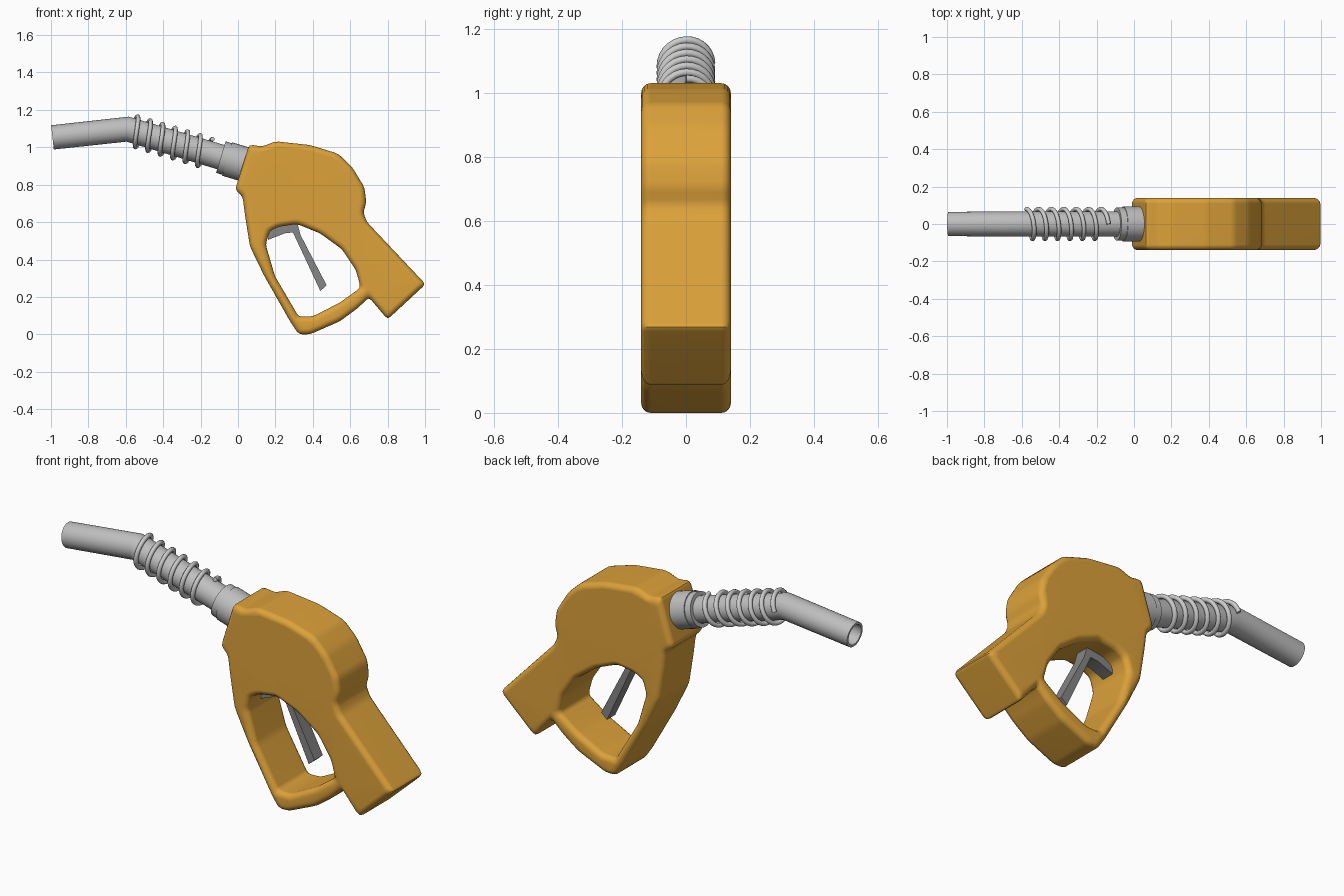
import bpy, bmesh, math
from mathutils import Vector

if "Cube" in bpy.data.objects:
    bpy.data.objects.remove(bpy.data.objects["Cube"])


def material(name, rgb):
    m = bpy.data.materials.new(name)
    m.diffuse_color = (*rgb, 1)
    m.use_nodes = True
    m.node_tree.nodes["Principled BSDF"].inputs["Base Color"].default_value = m.diffuse_color
    return m


ORANGE = material("orange", (0.72, 0.36, 0.042))
STEEL = material("steel", (0.52, 0.52, 0.52))
SPRING = material("light_steel", (0.60, 0.60, 0.60))
DARK = material("dark_grey", (0.24, 0.24, 0.24))


def finish(bm, name, mat, angle=40):
    bmesh.ops.recalc_face_normals(bm, faces=bm.faces)
    me = bpy.data.meshes.new(name)
    bm.to_mesh(me)
    bm.free()
    me.materials.append(mat)
    ob = bpy.data.objects.new(name, me)
    bpy.context.collection.objects.link(ob)
    bpy.ops.object.select_all(action='DESELECT')
    bpy.context.view_layer.objects.active = ob
    ob.select_set(True)
    bpy.ops.object.shade_smooth_by_angle(angle=math.radians(angle))
    return ob


def inset(points, d):
    """Mitred offset of a closed outline towards its left side."""
    pts = [Vector(p) for p in points]
    out = []
    for i, p in enumerate(pts):
        a = (p - pts[i - 1]).normalized()
        b = (pts[(i + 1) % len(pts)] - p).normalized()
        na, nb = Vector((-a.y, a.x)), Vector((-b.y, b.x))
        out.append(p + (na + nb) * d / max(1 + na.dot(nb), 0.5))
    return out


def soften(pts, cut):
    """Round each corner slightly with three points."""
    out = []
    for i, p in enumerate(pts):
        a, b = pts[i - 1] - p, pts[(i + 1) % len(pts)] - p
        s = p + a.normalized() * min(cut, a.length * 0.3)
        e = p + b.normalized() * min(cut, b.length * 0.3)
        out += [s, (s + e) / 4 + p / 2, e]
    return out


def slab(name, outlines, half, radius, cut, mat, segs=4):
    """Extrude outlines (holes clockwise) along y with rounded rims."""
    layers = [(-half, 0), (half, 0)]
    if radius:
        arc = [(half - radius + radius * math.sin(t), radius * (1 - math.cos(t)))
               for t in (math.pi / 2 * k / segs for k in range(segs + 1))]
        layers = [(-y, d) for y, d in reversed(arc)] + arc
    bm = bmesh.new()
    caps = [[], []]
    for outline in outlines:
        rings = []
        for y, d in layers:
            pts = inset(outline, d)
            if cut:
                pts = soften(pts, cut)
            rings.append([bm.verts.new((p.x, y, p.y)) for p in pts])
        n = len(rings[0])
        for r0, r1 in zip(rings, rings[1:]):
            for i in range(n):
                j = (i + 1) % n
                bm.faces.new((r0[i], r0[j], r1[j], r1[i]))
        for cap, ring in zip(caps, (rings[0], rings[-1])):
            cap += [bm.edges.get((ring[i - 1], ring[i])) for i in range(n)]
    for cap in caps:
        bmesh.ops.triangle_fill(bm, edges=cap, use_beauty=True)
    return finish(bm, name, mat)


def sweep(name, stations, mat, sides=32):
    """Skin circles; each station is (x, z, tilt in degrees, radius)."""
    bm = bmesh.new()
    rings = []
    for x, z, tilt, r in stations:
        t = math.radians(tilt)
        up = Vector((-math.sin(t), 0, math.cos(t)))
        rings.append([bm.verts.new(Vector((x, 0, z)) + up * r * math.cos(a)
                                   + Vector((0, r * math.sin(a), 0)))
                      for a in (2 * math.pi * k / sides for k in range(sides))])
    for r0, r1 in zip(rings, rings[1:]):
        for i in range(sides):
            j = (i + 1) % sides
            bm.faces.new((r0[i], r0[j], r1[j], r1[i]))
    bm.faces.new(rings[0])
    bm.faces.new(rings[-1])
    return finish(bm, name, mat, 35)


# Handle body with trigger guard opening (outer outline counter-clockwise)
outer = [(-0.015, 0.775), (0.025, 0.735), (0.037, 0.64), (0.064, 0.47), (0.139, 0.315),
         (0.278, 0.07), (0.325, 0.0), (0.385, 0.0), (0.545, 0.07), (0.64, 0.14),
         (0.70, 0.198), (0.80, 0.08), (1.003, 0.268), (0.69, 0.60), (0.67, 0.65),
         (0.686, 0.706), (0.676, 0.786), (0.61, 0.895), (0.535, 0.966), (0.385, 1.012),
         (0.20, 1.032), (0.13, 1.004), (0.06, 1.015)]
hole = [(0.148, 0.48), (0.168, 0.55), (0.215, 0.575), (0.316, 0.59), (0.439, 0.54),
        (0.556, 0.455), (0.631, 0.342), (0.656, 0.25), (0.545, 0.17), (0.40, 0.096),
        (0.325, 0.094), (0.198, 0.31)]
body = slab("handle_body", [outer, hole], 0.14, 0.03, 0.02, ORANGE)
body.modifiers.new("even_shading", 'WEIGHTED_NORMAL').keep_sharp = True

# Trigger lever
lever = [(0.16, 0.505), (0.25, 0.54), (0.294, 0.545), (0.44, 0.232), (0.474, 0.262),
         (0.335, 0.53), (0.31, 0.62), (0.16, 0.57)]
slab("trigger", [lever], 0.035, 0, 0, DARK)

# Spout axis: straight from the body to the bend, then the tip
BEND = Vector((-0.59, 1.097))
TILT, TIP_TILT = -16.7, 6.4
AXIS = Vector((math.cos(math.radians(TILT)), math.sin(math.radians(TILT))))


def on_axis(s, r):
    p = BEND + AXIS * s
    return (p.x, p.y, TILT, r)


# Hollow bent spout
sweep("spout", [(-0.80, 1.074, TIP_TILT, 0.053), (-0.992, 1.053, TIP_TILT, 0.053),
                (-0.992, 1.053, TIP_TILT, 0.065),
                (BEND.x, BEND.y, (TILT + TIP_TILT) / 2, 0.067),
                on_axis(0.60, 0.068)], STEEL)

# Stepped collar where the spout meets the body
sweep("spout_collar", [on_axis(0.52, 0.06), on_axis(0.52, 0.088), on_axis(0.555, 0.088),
                       on_axis(0.555, 0.093), on_axis(0.67, 0.093)], STEEL)

# Coil spring around the spout
TURNS, STEPS, START, LENGTH = 6.25, 28, 0.015, 0.435
curve = bpy.data.curves.new("coil_path", 'CURVE')
curve.dimensions = '3D'
curve.bevel_depth = 0.012
curve.bevel_resolution = 2
curve.use_fill_caps = True
count = int(TURNS * STEPS) + 1
spline = curve.splines.new('POLY')
spline.points.add(count - 1)
for k in range(count):
    a = 2 * math.pi * k / STEPS - math.pi / 2
    p = BEND + AXIS * (START + LENGTH * k / (count - 1))
    up = Vector((-AXIS.y, AXIS.x)) * 0.08 * math.cos(a)
    spline.points[k].co = (p.x + up.x, -0.08 * math.sin(a), p.y + up.y, 1)
temp = bpy.data.objects.new("coil_path", curve)
bpy.context.collection.objects.link(temp)
bpy.context.view_layer.update()
coil = bmesh.new()
coil.from_mesh(temp.to_mesh())
temp.to_mesh_clear()
bpy.data.objects.remove(temp)
finish(coil, "coil_spring", SPRING, 50)
